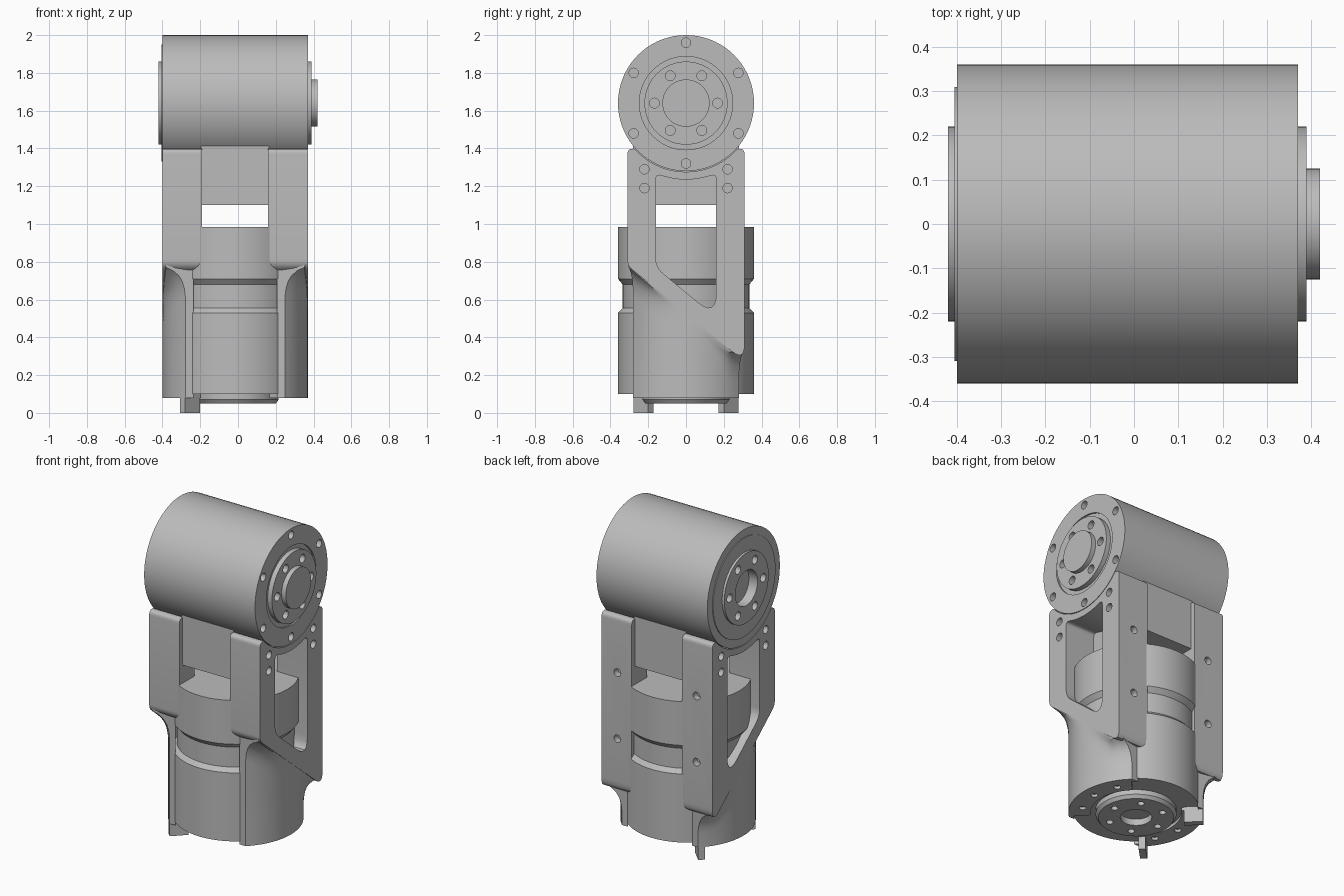
import bpy, bmesh
from math import sin, cos, pi, sqrt
from mathutils import Matrix, Vector

cube = bpy.data.objects.get("Cube")
if cube:
    bpy.data.objects.remove(cube)

GREY = (0.5, 0.5, 0.5, 1)
mat = bpy.data.materials.new("machined grey")
mat.use_nodes = True
mat.diffuse_color = GREY
mat.node_tree.nodes["Principled BSDF"].inputs["Base Color"].default_value = GREY

CX = -0.015          # middle plane between the two arms
AXIS_Z = 1.64        # height of the horizontal drum axis
TO_X = Matrix(((0, 0, 1, 0), (1, 0, 0, 0), (0, 1, 0, 0), (0, 0, 0, 1)))   # local z -> x


def finish(name, bm):
    bmesh.ops.recalc_face_normals(bm, faces=bm.faces)
    if bm.calc_volume(signed=True) < 0:
        bmesh.ops.reverse_faces(bm, faces=bm.faces)
    me = bpy.data.meshes.new(name)
    bm.to_mesh(me)
    bm.free()
    me.materials.append(mat)
    ob = bpy.data.objects.new(name, me)
    bpy.context.collection.objects.link(ob)
    return ob


def activate(ob):
    bpy.ops.object.select_all(action='DESELECT')
    ob.select_set(True)
    bpy.context.view_layer.objects.active = ob


def smooth(ob):
    activate(ob)
    bpy.ops.object.shade_smooth_by_angle(angle=0.5)


def cut(ob, cutter):
    mod = ob.modifiers.new("cut", 'BOOLEAN')
    mod.operation, mod.solver, mod.object = 'DIFFERENCE', 'EXACT', cutter
    activate(ob)
    bpy.ops.object.modifier_apply(modifier=mod.name)
    bpy.data.objects.remove(cutter)


def lathe(name, profile, matrix, steps=72):
    bm = bmesh.new()
    vs = [bm.verts.new((r, 0, h)) for r, h in profile]
    es = [bm.edges.new(p) for p in zip(vs, vs[1:])]
    bmesh.ops.spin(bm, geom=vs + es, cent=(0, 0, 0), axis=(0, 0, 1), angle=2 * pi, steps=steps)
    bmesh.ops.remove_doubles(bm, verts=bm.verts, dist=1e-5)
    bm.transform(matrix)
    return finish(name, bm)


def slab(name, outline, offset):
    """Closed solid from a flat outline of 3D points, swept by an offset."""
    bm = bmesh.new()
    a = [bm.verts.new(p) for p in outline]
    b = [bm.verts.new(Vector(p) + Vector(offset)) for p in outline]
    bm.faces.new(a)
    bm.faces.new(b[::-1])
    for i in range(len(a)):
        bm.faces.new((a[i - 1], b[i - 1], b[i], a[i]))
    return finish(name, bm)


def prism(name, outline, x0, x1):
    """Extrude a (y, z) outline along x."""
    return slab(name, [(x0, y, z) for y, z in outline], (x1 - x0, 0, 0))


def box(name, x0, x1, y0, y1, z0, z1):
    return prism(name, [(y0, z0), (y1, z0), (y1, z1), (y0, z1)], x0, x1)


def rounded(corners):
    """Round each (y, z, radius) corner with a short curve."""
    out, n = [], len(corners)
    for i, (y, z, r) in enumerate(corners):
        p = Vector((y, z))
        if not r:
            out.append(p)
            continue
        a = p + (Vector(corners[i - 1][:2]) - p).normalized() * r
        b = p + (Vector(corners[(i + 1) % n][:2]) - p).normalized() * r
        for k in range(7):
            t = k / 6
            out.append(a * (1 - t) ** 2 + p * 2 * t * (1 - t) + b * t * t)
    return out


def drum_arc(r, half, n=20):
    """Lower arc around the drum axis, from -y to +y."""
    ys = [half * (2 * i / n - 1) for i in range(n + 1)]
    return [(y, AXIS_Z - sqrt(r * r - y * y), 0) for y in ys]


def drill(ob, spots, axis, r, depth=0.04):
    bm = bmesh.new()
    turn = Vector((0, 0, 1)).rotation_difference(Vector(axis)).to_matrix().to_4x4()
    for s in spots:
        bmesh.ops.create_cone(bm, cap_ends=True, segments=20, radius1=r, radius2=r,
                              depth=2 * depth, matrix=Matrix.Translation(s) @ turn)
    cut(ob, finish("drill_cutter", bm))


def circle(n, r, start=0):
    return [(r * cos(start + 2 * pi * i / n), r * sin(start + 2 * pi * i / n)) for i in range(n)]


# Horizontal drum with a bored hub at one end and a solid boss at the other
drum = lathe("drum", [(0, -.36), (.11, -.36), (.11, -.42), (.22, -.42), (.22, -.405), (.31, -.405),
                      (.31, -.40), (.36, -.40), (.36, .37), (.247, .37), (.247, .36), (.22, .36),
                      (.22, .39), (.125, .39), (.125, .42), (0, .42)],
             Matrix.Translation((0, 0, AXIS_Z)) @ TO_X)
drill(drum, [(.37, y, AXIS_Z + z) for y, z in circle(6, .32, pi / 2)], (1, 0, 0), .025)
for x in (-.42, .39):
    drill(drum, [(x, y, AXIS_Z + z) for y, z in circle(6, .167)], (1, 0, 0), .026)
smooth(drum)

# Upright motor body with a waist groove
motor = lathe("motor_body", [(0, .10), (.36, .10), (.36, .53), (.335, .555), (.335, .68), (.36, .71),
                             (.36, .985), (0, .985)], Matrix.Translation((CX, 0, 0)))
smooth(motor)

# Output flange underneath
flange = lathe("output_flange", [(0, .09), (.09, .09), (.09, .05), (.215, .05), (.23, .07), (.23, .11),
                                 (0, .11)], Matrix.Translation((CX, 0, 0)))
drill(flange, [(CX + x, y, .05) for x, y in circle(6, .16)], (0, 0, 1), .02, .03)
smooth(flange)

# Bridge block joining the arms beneath the drum
box("bridge_block", CX - .18, CX + .18, -.28, .28, 1.10, 1.42)

arm_outline = rounded([(-.31, .78, .03), (-.31, 1.40, .03)] + drum_arc(.364, .272)
                      + [(.31, 1.40, .03), (.31, .27, .09)])
window_outline = rounded([(-.16, .77, .05), (-.16, 1.265, .03)] + drum_arc(.405, .12, 8)
                         + [(.16, 1.265, .03), (.16, .505, .13)])


def clamp_shell(name, side):
    """Curved lower shell flaring out into the sloping underside of the arm."""
    rows = [(.16, 0), (.12, .04), (.08, .14), (.05, .3), (.025, .55), (.008, .85), (-.03, 1)]
    bm = bmesh.new()
    cols, n = [], 24
    for i in range(n + 1):
        y = .28 * (2 * i / n - 1)
        top = max(.78 - .83 * (y * 1.1 + .31), .33)
        xi, xo = sqrt(.357 ** 2 - y * y), sqrt(.385 ** 2 - y * y)
        loop = [(xi, y, .08), (xo, y, .08)]
        loop += [(xo + (.383 - xo) * f, y * (1 + .1 * f), top - d) for d, f in rows]
        loop.append((xi, y, top + .03))
        cols.append([bm.verts.new((CX + side * x, yy, z)) for x, yy, z in loop])
    for a, b in zip(cols, cols[1:]):
        for k in range(len(a)):
            j = (k + 1) % len(a)
            bm.faces.new((a[k], a[j], b[j], b[k]))
    bm.faces.new(cols[0])
    bm.faces.new(cols[-1])
    smooth(finish(name, bm))


def clamp_lip(name, side):
    """Flat lip of the shell under the motor, with screw holes."""
    angles = [-.8 + 1.6 * i / 20 for i in range(21)]
    ring = [(.26, a) for a in angles] + [(.37, a) for a in reversed(angles)]
    lip = slab(name, [(CX + side * r * cos(a), r * sin(a), .08) for r, a in ring], (0, 0, .03))
    spots = [(CX + side * .31 * cos(a), .31 * sin(a), .08) for a in (-.52, 0, .52)]
    drill(lip, spots, (0, 0, 1), .02, .018)
    smooth(lip)


# Two mirrored arms, each with its window, screw holes and lower clamp
for label, side in (("left", 1), ("right", -1)):
    outer = CX + side * .385
    arm = prism(label + "_arm", arm_outline, CX + side * .175, outer)
    cut(arm, prism("window_cutter", window_outline, CX + side * .1, CX + side * .5))
    drill(arm, [(outer, y, z) for y in (-.22, .22) for z in (1.19, 1.29)], (1, 0, 0), .025)
    drill(arm, [(CX + side * .275, .31, z) for z in (.63, 1.045)], (0, 1, 0), .024)
    smooth(arm)
    clamp_shell(label + "_clamp_shell", side)
    clamp_lip(label + "_clamp_lip", side)

# Two small locating feet on one side, turned to point at the motor axis
for label, s in (("front", -1), ("back", 1)):
    foot = box(label + "_foot", -.055, .055, -.02, .02, 0, .10)
    foot.location = (-.255, s * .225, 0)
    foot.rotation_euler.z = -s * pi / 4
